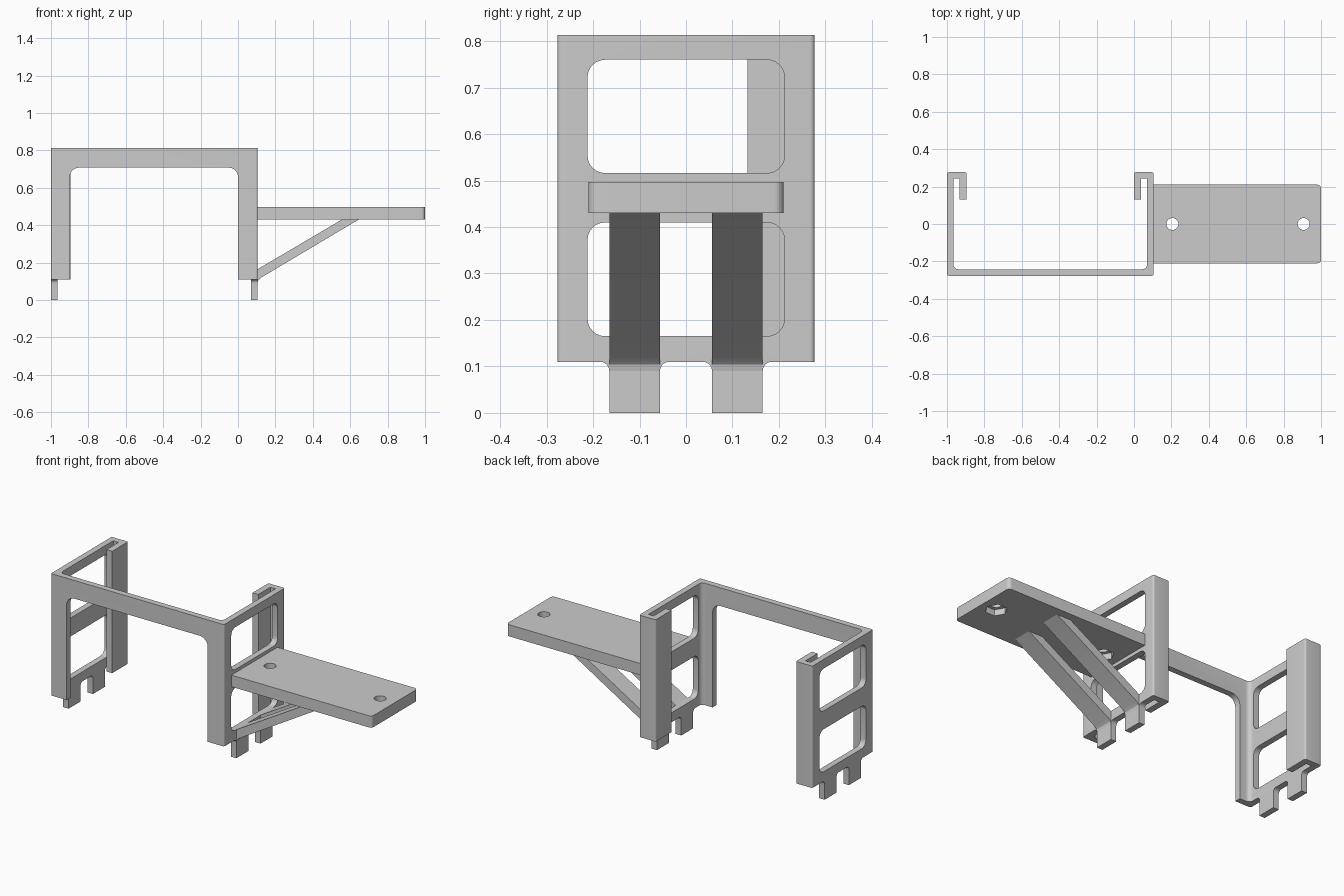
import bpy, bmesh, math
from mathutils import Vector

cube = bpy.data.objects.get("Cube")
if cube:
    bpy.data.objects.remove(cube, do_unlink=True)

grey = bpy.data.materials.new("light grey plastic")
grey.use_nodes = True
grey.diffuse_color = (0.6, 0.6, 0.6, 1)
grey.node_tree.nodes["Principled BSDF"].inputs["Base Color"].default_value = (0.6, 0.6, 0.6, 1)


def rounded(corners, steps=6):
    """Outline from (u, v, radius) corners; rounded corners are right angles."""
    out = []
    for i, (u, v, r) in enumerate(corners):
        p = Vector((u, v))
        if r == 0:
            pts = [p]
        else:
            a = (Vector(corners[i - 1][:2]) - p).normalized()
            b = (Vector(corners[(i + 1) % len(corners)][:2]) - p).normalized()
            c = p + (a + b) * r
            angles = [math.pi / 2 * k / steps for k in range(steps + 1)]
            pts = [c - r * (b * math.cos(t) + a * math.sin(t)) for t in angles]
        for q in pts:
            if all((q - o).length > 1e-5 for o in out):
                out.append(q)
    return out


def rect(u0, u1, v0, v1, r=0):
    return rounded([(u0, v0, r), (u1, v0, r), (u1, v1, r), (u0, v1, r)])


def circle(u, v, r, sides):
    return [Vector((u + r * math.cos(math.tau * k / sides),
                    v + r * math.sin(math.tau * k / sides))) for k in range(sides)]


def prism(name, outline, axis, lo, hi):
    """Extrude an outline along an axis from lo to hi."""
    place = {"x": lambda u, v, w: (w, u, v),
             "y": lambda u, v, w: (u, w, v),
             "z": lambda u, v, w: (u, v, w)}[axis]
    bm = bmesh.new()
    bottom = [bm.verts.new(place(q.x, q.y, lo)) for q in outline]
    top = [bm.verts.new(place(q.x, q.y, hi)) for q in outline]
    bm.faces.new(bottom)
    bm.faces.new(top)
    for i in range(len(outline)):
        bm.faces.new((bottom[i - 1], bottom[i], top[i], top[i - 1]))
    bmesh.ops.recalc_face_normals(bm, faces=bm.faces)
    mesh = bpy.data.meshes.new(name)
    bm.to_mesh(mesh)
    bm.free()
    mesh.materials.append(grey)
    obj = bpy.data.objects.new(name, mesh)
    bpy.context.collection.objects.link(obj)
    return obj


def activate(obj):
    bpy.ops.object.select_all(action="DESELECT")
    obj.select_set(True)
    bpy.context.view_layer.objects.active = obj


def cut(obj, cutter):
    cutter.hide_render = True
    mod = obj.modifiers.new("cut", "BOOLEAN")
    mod.operation = "DIFFERENCE"
    mod.solver = "EXACT"
    mod.object = cutter
    activate(obj)
    bpy.ops.object.modifier_apply(modifier=mod.name)
    bpy.data.objects.remove(cutter, do_unlink=True)


BASE, TOP = 0.11, 0.813
LEFT, RIGHT, WALL = -1.0, 0.105, 0.035
MID = (LEFT + RIGHT) / 2
parts = []

# Frame: front wall, two side walls and hooked rear lips, as one footprint
half = [(RIGHT, -0.277, 0.01), (RIGHT, 0.277, 0.01), (0.0, 0.277, 0.01),
        (0.0, 0.132, 0), (0.037, 0.132, 0), (0.037, 0.242, 0),
        (RIGHT - WALL, 0.242, 0), (RIGHT - WALL, -0.242, 0.025)]
mirrored = [(2 * MID - u, v, r) for u, v, r in reversed(half)]
frame = prism("frame", rounded(half + mirrored), "z", BASE, TOP)
parts.append(frame)

# Large front opening
cut(frame, prism("front_opening", rect(-0.9, 0.0, 0.0, 0.708, 0.05), "y", -0.35, -0.19))

# Two windows in each side wall
for lo, hi in ((LEFT - 0.05, LEFT + 0.05), (RIGHT - 0.05, RIGHT + 0.05)):
    for z0, z1 in ((0.165, 0.41), (0.516, 0.76)):
        cut(frame, prism("window", rect(-0.212, 0.212, z0, z1, 0.038), "x", lo, hi))

# Feet with filleted roots, and diagonal braces above the right-hand ones
for end, y0, y1 in (("front", -0.165, -0.056), ("rear", 0.056, 0.165)):
    f = 0.02
    foot = rounded([(y0, 0, 0), (y1, 0, 0), (y1, BASE, f), (y1 + f, BASE, 0),
                    (y0 - f, BASE, 0), (y0, BASE, f)])
    parts.append(prism(end + "_foot_outer", foot, "x", LEFT, LEFT + WALL))
    parts.append(prism(end + "_foot_inner", foot, "x", RIGHT - WALL, RIGHT))
    brace = [Vector(p) for p in ((RIGHT, 0.09), (0.108, 0.104), (0.122, 0.119),
                                 (0.645, 0.43), (0.555, 0.43), (RIGHT, 0.165))]
    parts.append(prism(end + "_brace", brace, "y", y0, y1))

# Shelf with bolt holes and hexagonal nut pockets underneath
shelf = prism("shelf", rounded([(RIGHT, -0.21, 0), (1.0, -0.21, 0.02),
                                (1.0, 0.21, 0.02), (RIGHT, 0.21, 0)]), "z", 0.43, 0.497)
parts.append(shelf)
for x in (0.205, 0.907):
    cut(shelf, prism("bolt_hole", circle(x, 0, 0.032, 32), "z", 0.4, 0.55))
    cut(shelf, prism("nut_pocket", circle(x, 0, 0.058, 6), "z", 0.4, 0.465))

for part in parts:
    activate(part)
    bpy.ops.object.shade_smooth_by_angle(angle=math.radians(30))
